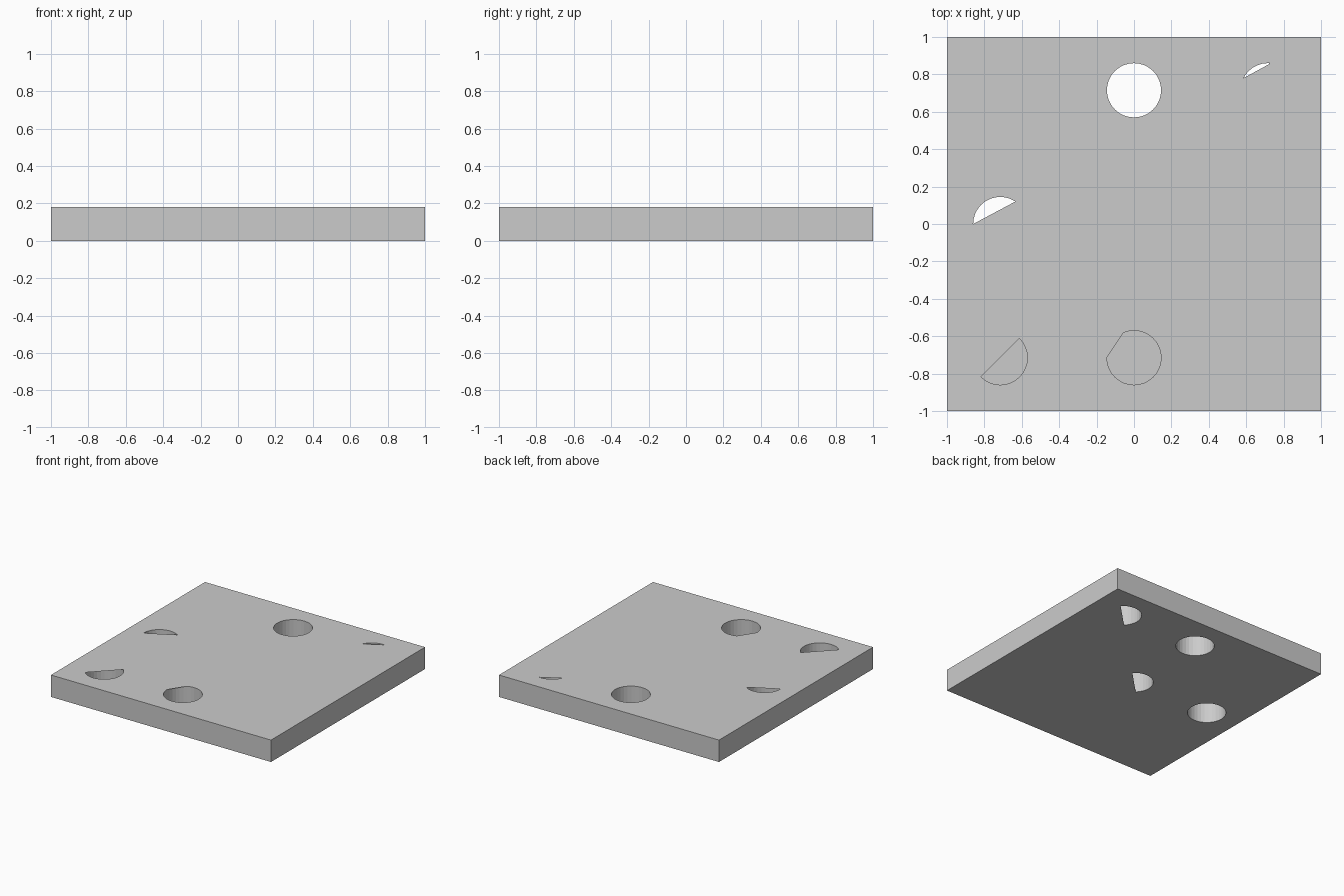
import bpy, bmesh
from math import cos, sin, radians, ceil

if "Cube" in bpy.data.objects:
    bpy.data.objects.remove(bpy.data.objects["Cube"])

R, S, H, N = 0.145, 0.715, 0.18, 32
STEP = 360 / N
FULL = (0, 360)

# Holes: centre, open arc on the top face, open arc on the bottom face
# (degrees; None = covered, a partial arc is closed by a straight chord)
HOLES = [
    ((0, S), FULL, FULL),
    ((-S, 0), (56, 180), FULL),
    ((S, S), (84, 153.4), (45, 225)),
    ((0, 0), None, (45, 225)),
    ((-S, -S), (225, 405), None),
    ((0, -S), (180, 472.5), None),
]


def arc_points(centre, arc):
    a, b = arc
    angles = [i * STEP for i in range(int(a // STEP), ceil(b / STEP) + 1)]
    angles = [t for t in angles if a < t < b - 1e-6]
    angles = [a] + angles + ([] if b - a == 360 else [b])
    return [(centre[0] + R * cos(radians(t)), centre[1] + R * sin(radians(t)))
            for t in angles]


def add_face_with_openings(bm, z, openings, up):
    edges = []
    for loop in [[(-1, -1), (1, -1), (1, 1), (-1, 1)]] + openings:
        vs = [bm.verts.new((x, y, z)) for x, y in loop]
        edges += [bm.edges.new((vs[i - 1], vs[i])) for i in range(len(vs))]
    geom = bmesh.ops.triangle_fill(bm, edges=edges, use_beauty=True,
                                   normal=(0, 0, up))["geom"]
    for f in geom:
        if isinstance(f, bmesh.types.BMFace):
            f.normal_update()
            if f.normal.z * up < 0:
                f.normal_flip()


def add_wall(bm, loop, inward):
    low = [bm.verts.new((x, y, 0)) for x, y in loop]
    top = [bm.verts.new((x, y, H)) for x, y in loop]
    for i in range(len(loop)):
        quad = [low[i - 1], low[i], top[i], top[i - 1]]
        bm.faces.new(quad[::-1] if inward else quad)


bm = bmesh.new()
# Top and bottom skins with their openings
add_face_with_openings(bm, H, [arc_points(c, t) for c, t, b in HOLES if t], 1)
add_face_with_openings(bm, 0, [arc_points(c, b) for c, t, b in HOLES if b], -1)
# Outer sides and round hole walls
add_wall(bm, [(-1, -1), (1, -1), (1, 1), (-1, 1)], False)
for c, t, b in HOLES:
    add_wall(bm, arc_points(c, FULL), True)
bmesh.ops.remove_doubles(bm, verts=bm.verts[:], dist=1e-4)

mesh = bpy.data.meshes.new("perforated_plate")
bm.to_mesh(mesh)
bm.free()
plate = bpy.data.objects.new("perforated_plate", mesh)
bpy.context.collection.objects.link(plate)
